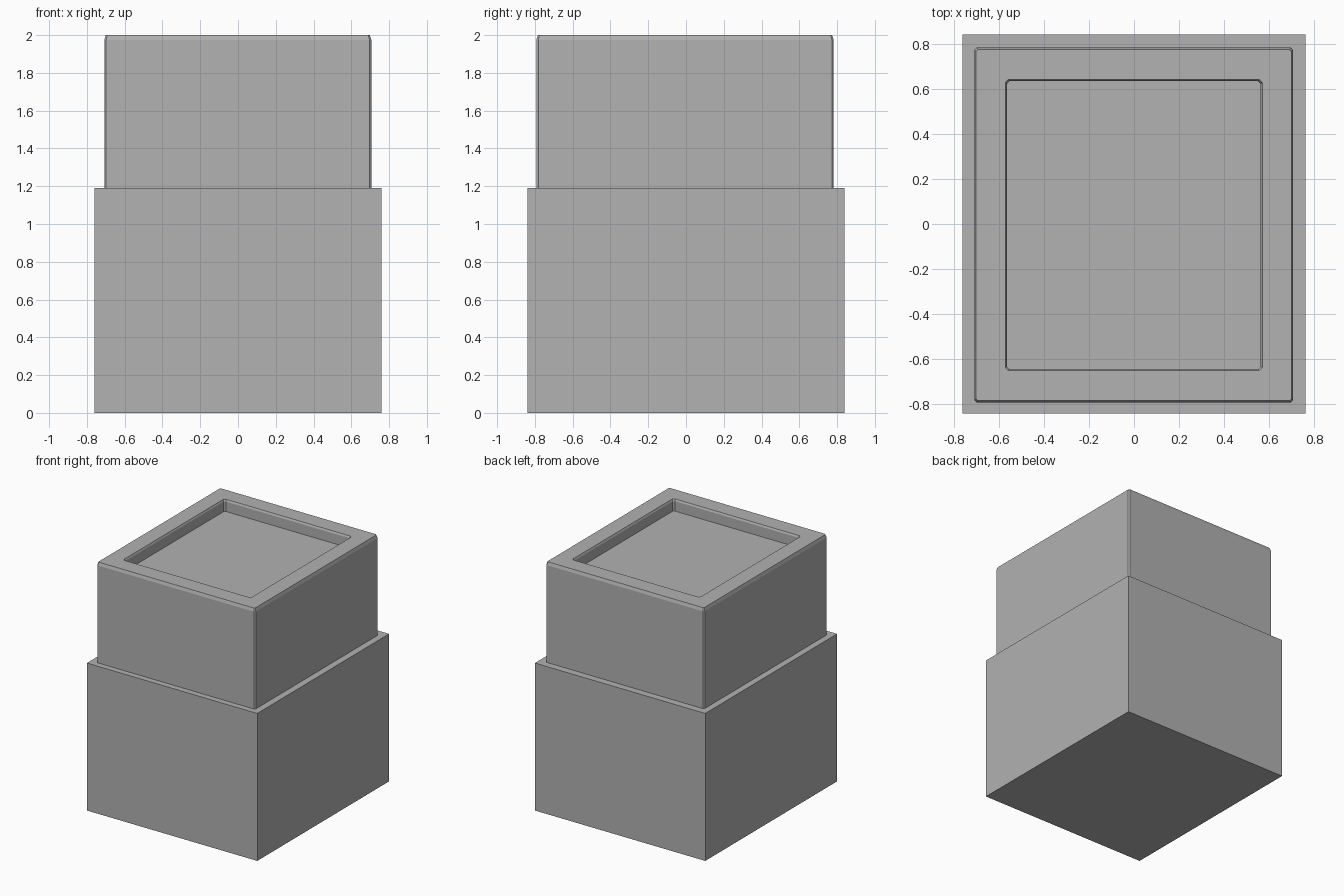
import bpy
import bmesh

if "Cube" in bpy.data.objects:
    bpy.data.objects.remove(bpy.data.objects["Cube"], do_unlink=True)

# Single plain grey
GREY = (0.445, 0.445, 0.445, 1)
grey = bpy.data.materials.new("plain_grey")
grey.use_nodes = True
grey.diffuse_color = GREY
grey.node_tree.nodes["Principled BSDF"].inputs["Base Color"].default_value = GREY


def add_ring(bm, hx, hy, z, cut):
    """Rectangle of half sizes hx, hy with its corners cut off."""
    points = []
    for sx, sy in ((1, 1), (-1, 1), (-1, -1), (1, -1)):
        pair = [(sx * hx, sy * (hy - cut), z), (sx * (hx - cut), sy * hy, z)]
        points += pair if sx * sy > 0 else pair[::-1]
    return [bm.verts.new(p) for p in points]


def loft(name, rings, centre):
    """Skin a stack of rings and cap both ends."""
    bm = bmesh.new()
    loops = [add_ring(bm, *r) for r in rings]
    for low, high in zip(loops, loops[1:]):
        for i in range(len(low)):
            j = (i + 1) % len(low)
            bm.faces.new((low[i], low[j], high[j], high[i]))
    bm.faces.new(loops[0][::-1])
    bm.faces.new(loops[-1])
    mesh = bpy.data.meshes.new(name)
    bm.to_mesh(mesh)
    bm.free()
    mesh.materials.append(grey)
    obj = bpy.data.objects.new(name, mesh)
    obj.location = centre
    bpy.context.collection.objects.link(obj)


# Lower block
bpy.ops.mesh.primitive_cube_add(size=1, location=(0, 0, 0.595))
base = bpy.context.object
base.name = "lower_block"
base.scale = (1.52, 1.68, 1.19)
base.data.materials.append(grey)

# Upper block: softened edges, flat rim and shallow recess
loft("upper_block", [
    (0.707, 0.787, 1.15, 0.01),
    (0.707, 0.787, 1.975, 0.01),
    (0.699, 0.779, 2.0, 0.008),
    (0.57, 0.646, 2.0, 0.014),
    (0.563, 0.639, 1.985, 0.012),
    (0.563, 0.639, 1.905, 0.012),
], (-0.001, -0.005, 0))
